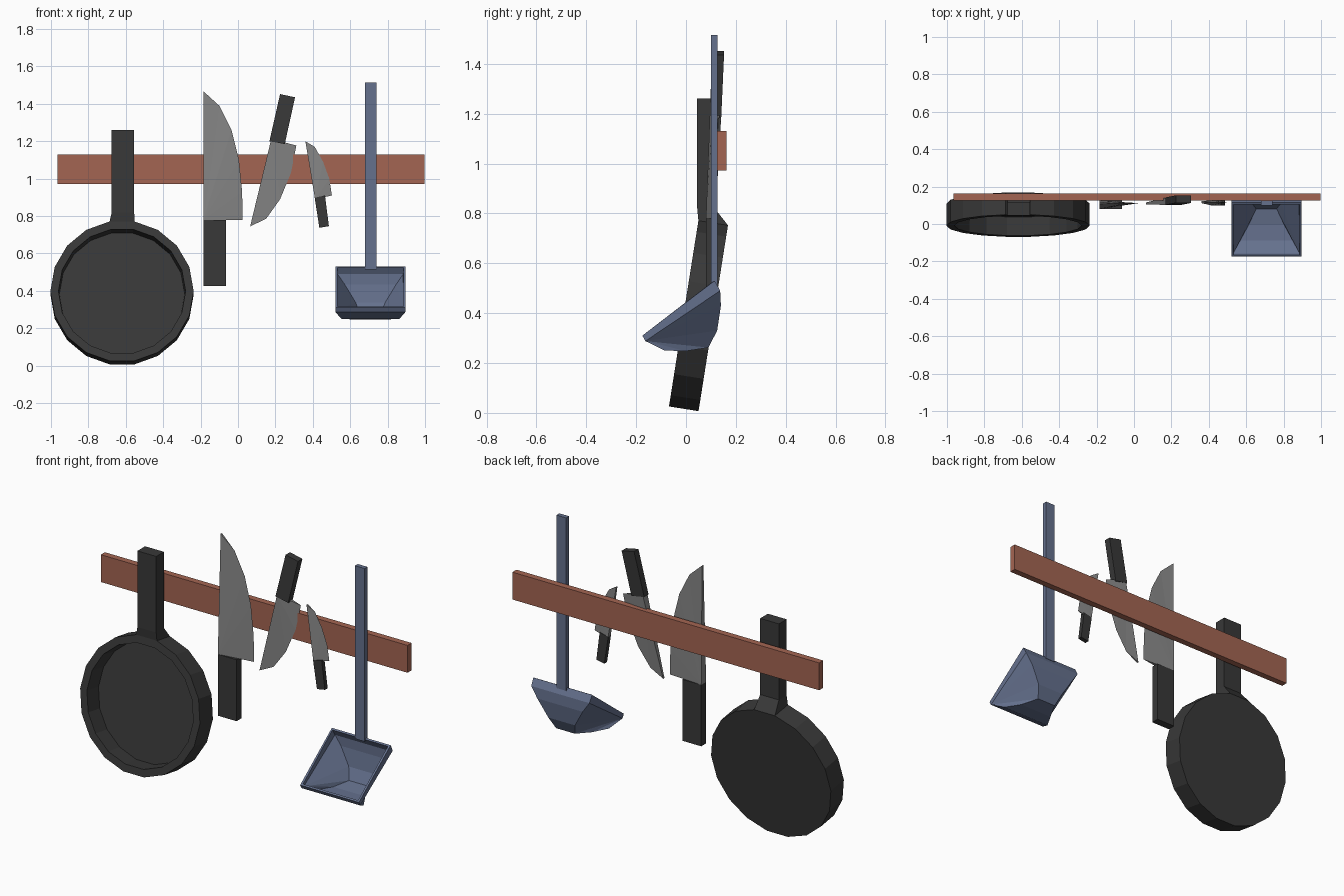
import bpy, bmesh
from math import sin, cos, radians
from mathutils import Matrix, Vector

if "Cube" in bpy.data.objects:
    bpy.data.objects.remove(bpy.data.objects["Cube"])


def material(name, rgb):
    m = bpy.data.materials.new(name)
    m.use_nodes = True
    m.diffuse_color = (*rgb, 1)
    m.node_tree.nodes["Principled BSDF"].inputs["Base Color"].default_value = (*rgb, 1)
    return m


wood = material("red wood", (0.37, 0.13, 0.085))
iron = material("black iron", (0.04, 0.04, 0.04))
steel = material("grey steel", (0.24, 0.24, 0.24))
blue_steel = material("blue steel", (0.13, 0.165, 0.27))


def finish(name, bm, mat, fix_normals=True):
    if fix_normals:
        bmesh.ops.recalc_face_normals(bm, faces=bm.faces)
    me = bpy.data.meshes.new(name)
    bm.to_mesh(me)
    bm.free()
    me.materials.append(mat)
    ob = bpy.data.objects.new(name, me)
    bpy.context.collection.objects.link(ob)
    return ob


def slab(name, outline, y0, y1, mat, lean=0):
    """Extrude an (x, z) outline from y0 to y1, leaning back with height."""
    bm = bmesh.new()
    front, back = ([bm.verts.new((x, y + lean * (z - 1), z)) for x, z in outline]
                   for y in (y0, y1))
    bm.faces.new(front)
    bm.faces.new(back)
    for i in range(len(outline)):
        bm.faces.new((front[i - 1], front[i], back[i], back[i - 1]))
    return finish(name, bm, mat)


def rect(x0, x1, z0, z1):
    return [(x0, z0), (x1, z0), (x1, z1), (x0, z1)]


def blade(name, heel, tip, edge, y0, y1, lean=0):
    """Wedge: thick straight spine from heel to tip, sharp curved edge."""
    bm = bmesh.new()
    mid = y0 * 0.3 + y1 * 0.7

    def vert(p, y):
        return bm.verts.new((p[0], y + lean * (p[1] - 1), p[1]))

    heels = [vert(heel, y) for y in (y0, y1)]
    tips = [vert(tip, mid + d) for d in (-0.006, 0.006)]
    rim = [vert(p, mid) for p in edge]
    for h, t in zip(heels, tips):
        chain = rim + [t]
        for a, b in zip(chain, chain[1:]):
            bm.faces.new((h, a, b))
    bm.faces.new((heels[0], heels[1], tips[1], tips[0]))
    bm.faces.new((heels[0], heels[1], rim[0]))
    bm.faces.new((tips[0], tips[1], rim[-1]))
    return finish(name, bm, steel)


# Wall board
slab("wall_board", rect(-0.965, 0.997, 0.972, 1.13), 0.125, 0.162, wood)

# Frying pan: rings swept round a tilted axis, handle pulled out of the top facet
bm = bmesh.new()
sides = 18
place = Matrix.Translation((-0.62, 0.05, 0.389)) @ Matrix.Rotation(radians(-9), 4, 'X')
rings = []
for r, y in ((0.383, 0.06), (0.383, -0.06), (0.34, -0.06), (0.335, 0.04)):
    angles = [radians(360 / sides * (k + 0.5)) for k in range(sides)]
    rings.append([bm.verts.new(place @ Vector((r * sin(a), y, r * cos(a)))) for a in angles])
bm.faces.new(rings[0])
bm.faces.new(rings[-1])
walls = []
for a, b in zip(rings, rings[1:]):
    walls += [bm.faces.new((a[i - 1], a[i], b[i], b[i - 1])) for i in range(sides)]
top = walls[0]
for z in (0.82, 1.26):
    top = bmesh.ops.extrude_discrete_faces(bm, faces=[top])["faces"][0]
    mid = top.calc_center_median()
    for v in top.verts:
        v.co = (-0.615 + (0.06 if v.co.x > mid.x else -0.06),
                0.115 if v.co.y > mid.y else 0.045, z)
finish("frying_pan", bm, iron)

# Large knife
slab("large_knife_handle", rect(-0.185, -0.065, 0.425, 0.78), 0.08, 0.125, iron)
blade("large_knife_blade", (-0.185, 0.78), (-0.185, 1.467),
      [(0.025, 0.78), (0.022, 0.93), (0.005, 1.1), (-0.035, 1.26), (-0.1, 1.39)],
      0.08, 0.125)

# Medium knife, hung point down
slab("medium_knife_handle", [(0.168, 1.2), (0.25, 1.185), (0.305, 1.435), (0.225, 1.452)],
     0.093, 0.133, iron, 0.045)
blade("medium_knife_blade", (0.178, 1.213), (0.065, 0.745),
      [(0.312, 1.177), (0.283, 1.03), (0.225, 0.89), (0.15, 0.785)],
      0.093, 0.133, 0.045)

# Small knife
slab("small_knife_handle", [(0.435, 0.737), (0.486, 0.746), (0.465, 0.91), (0.41, 0.898)],
     0.1, 0.125, iron)
blade("small_knife_blade", (0.412, 0.89), (0.36, 1.2),
      [(0.502, 0.91), (0.488, 1.0), (0.455, 1.09), (0.41, 1.17)], 0.1, 0.125)

# Ladle shaft
slab("ladle_shaft", rect(0.678, 0.74, 0.515, 1.515), 0.1, 0.126, blue_steel)

# Ladle bowl: a strip of varying width (y, z, half width) with fanned sides
bm = bmesh.new()
strip = [(-0.175, 0.31, 0.188), (-0.163, 0.288, 0.188), (-0.085, 0.25, 0.155),
         (0.0, 0.248, 0.105), (0.09, 0.262, 0.06), (0.125, 0.33, 0.085),
         (0.14, 0.43, 0.145), (0.137, 0.49, 0.186), (0.115, 0.53, 0.188)]
left, right = ([bm.verts.new((0.708 + s * w, y, z)) for y, z, w in strip] for s in (1, -1))
for i in range(len(strip) - 1):
    bm.faces.new((left[i], left[i + 1], right[i + 1], right[i]))
for side in (left, right):
    bm.faces.new((side[0], side[1], side[-2], side[-1]))
    for a, b in zip(side[2:-2], side[3:-1]):
        bm.faces.new((side[1], a, b))
bowl = finish("ladle_bowl", bm, blue_steel)
# Thicken towards the inside, whichever way the open shell is facing
base = min(bowl.data.polygons, key=lambda p: p.center.z)
thick = bowl.modifiers.new("thickness", 'SOLIDIFY')
thick.thickness = 0.016
thick.offset = -1 if base.normal.z < 0 else 1
